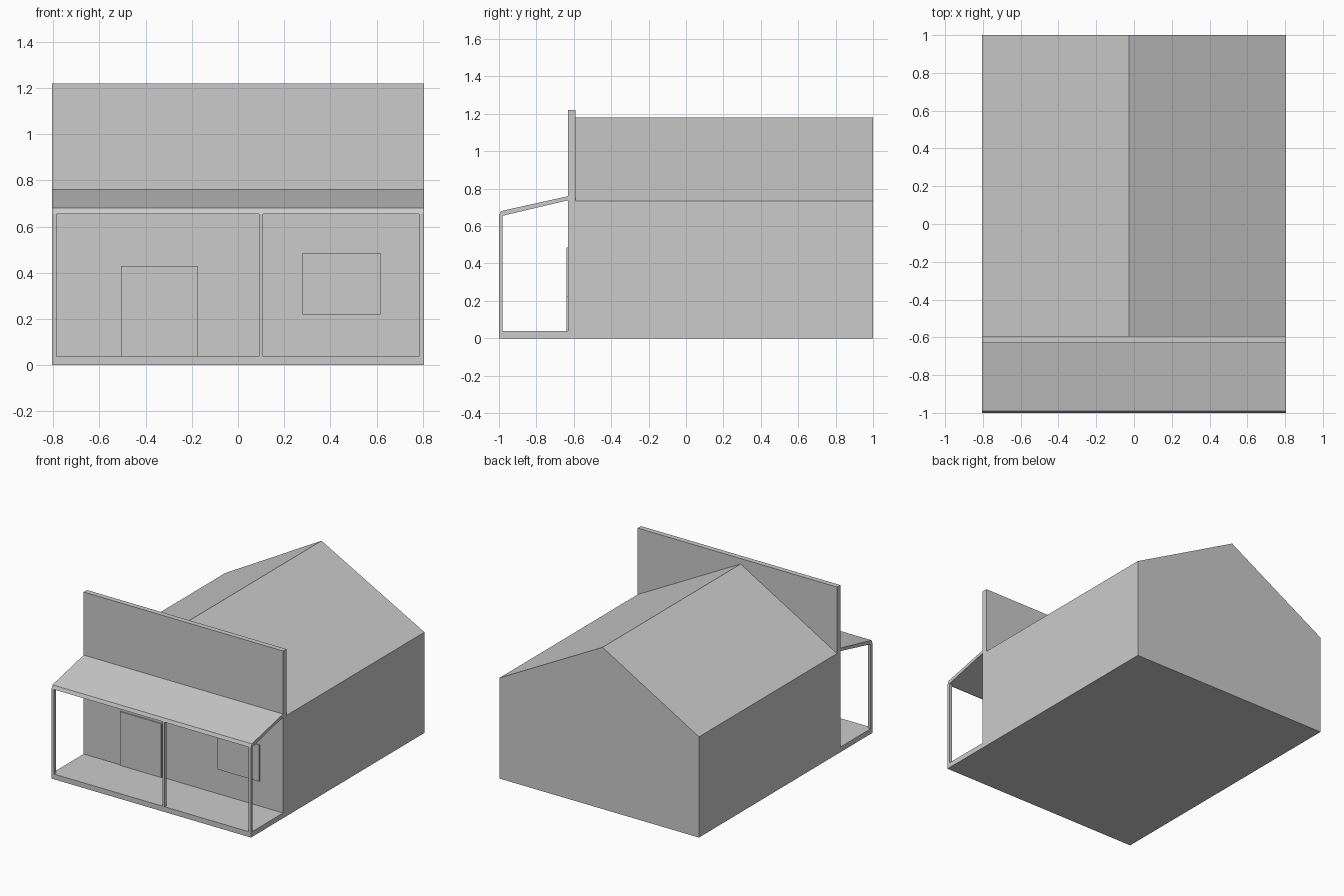
import bpy, bmesh

if "Cube" in bpy.data.objects:
    bpy.data.objects.remove(bpy.data.objects["Cube"])

W = 0.805  # half width of the building


def prism(name, profile, axis, a, b):
    """Extrude a closed 2D profile along x (profile = y,z) or y (profile = x,z)."""
    bm = bmesh.new()

    def point(p, t):
        return (t, p[0], p[1]) if axis == 'x' else (p[0], t, p[1])

    face = bm.faces.new([bm.verts.new(point(p, a)) for p in profile])
    ext = bmesh.ops.extrude_face_region(bm, geom=[face])
    move = (b - a, 0, 0) if axis == 'x' else (0, b - a, 0)
    verts = [g for g in ext['geom'] if isinstance(g, bmesh.types.BMVert)]
    bmesh.ops.translate(bm, verts=verts, vec=move)
    bmesh.ops.recalc_face_normals(bm, faces=bm.faces)
    mesh = bpy.data.meshes.new(name)
    bm.to_mesh(mesh)
    bm.free()
    obj = bpy.data.objects.new(name, mesh)
    bpy.context.collection.objects.link(obj)
    return obj


def box(name, x0, x1, y0, y1, z0, z1):
    return prism(name, [(x0, z0), (x1, z0), (x1, z1), (x0, z1)], 'y', y0, y1)


# Main hall with an off-centre gable ridge
prism("main_building", [(-W, 0), (W, 0), (W, 0.735), (-0.026, 1.18), (-W, 0.735)],
      'y', -0.592, 1.0)

# Tall flat false front
box("false_front", -W, W, -0.63, -0.592, 0, 1.22)

# Porch floor and sloping roof with a bevelled front lip
box("porch_floor", -W, W, -1.0, -0.63, 0, 0.038)
prism("porch_roof", [(-0.63, 0.76), (-0.99, 0.68), (-1.0, 0.655), (-0.98, 0.655),
                     (-0.63, 0.738)], 'x', -W, W)

# Porch posts
for name, x0, x1 in (("left_post", -W, -0.785), ("middle_post", 0.09, 0.108),
                     ("right_post", 0.783, W)):
    box(name, x0, x1, -1.0, -0.98, 0.038, 0.655)

# Door and window panels on the front wall
box("door", -0.507, -0.173, -0.638, -0.63, 0.038, 0.43)
box("window", 0.28, 0.617, -0.638, -0.63, 0.22, 0.485)
